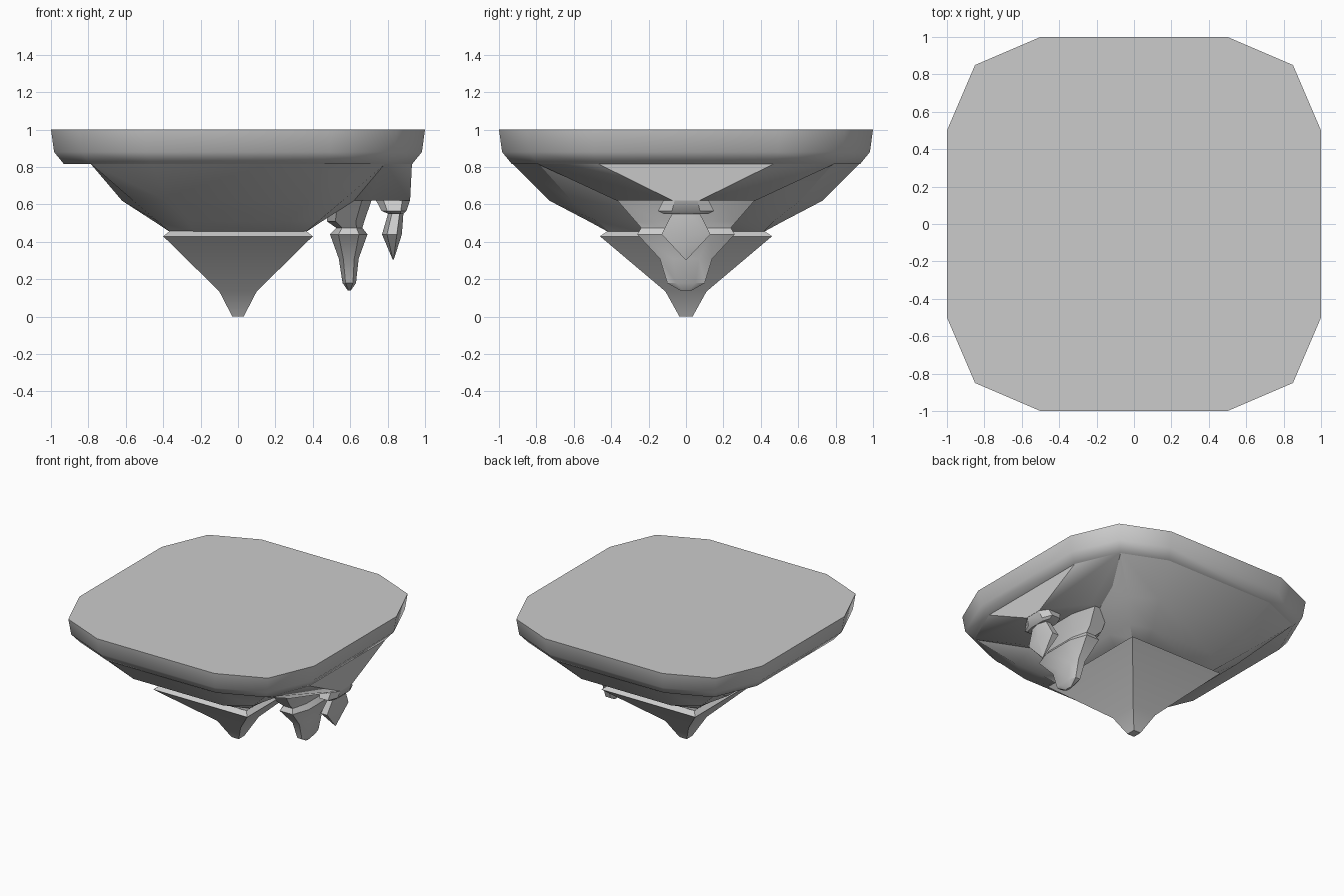
import bpy, bmesh, math

if "Cube" in bpy.data.objects:
    bpy.data.objects.remove(bpy.data.objects["Cube"])


def finish(name, bm, angle=30):
    """Turn a bmesh into a named object with angle-limited smoothing."""
    bmesh.ops.recalc_face_normals(bm, faces=bm.faces)
    mesh = bpy.data.meshes.new(name)
    bm.to_mesh(mesh)
    bm.free()
    ob = bpy.data.objects.new(name, mesh)
    bpy.context.collection.objects.link(ob)
    bpy.ops.object.select_all(action='DESELECT')
    ob.select_set(True)
    bpy.context.view_layer.objects.active = ob
    bpy.ops.object.shade_smooth_by_angle(angle=math.radians(angle))
    return ob


def loft(name, rings, angle=30):
    """Skin a stack of equal-count rings and cap both ends."""
    bm = bmesh.new()
    loops = [[bm.verts.new(p) for p in ring] for ring in rings]
    n = len(loops[0])
    for a, b in zip(loops, loops[1:]):
        for i in range(n):
            j = (i + 1) % n
            bm.faces.new((a[i], a[j], b[j], b[i]))
    bm.faces.new(loops[0])
    bm.faces.new(loops[-1])
    return finish(name, bm, angle)


def mirrored(quarter, z, cx=0):
    """Mirror a quarter outline (from +x round to +y) into a full ring."""
    out = []
    for sx, sy in ((1, 1), (-1, 1), (-1, -1), (1, -1)):
        pts = quarter if sx * sy > 0 else quarter[::-1]
        out += [(cx + sx * x, sy * y, z) for x, y in pts]
    return out


def oct_ring(cx, rx, ry, z):
    return mirrored([(rx, ry * .5), (rx * .55, ry)], z, cx)


def hex_ring(cx, rx, ry, z):
    return [(cx + rx * math.cos(math.tau * i / 6),
             ry * math.sin(math.tau * i / 6) / .866, z) for i in range(6)]


# Flat-topped slab with a rounded-down rim
outline = [(1, .5), (.85, .85), (.5, 1)]
loft("top_slab", [mirrored([(x * s, y * s) for x, y in outline], z)
                  for s, z in ((1, 1), (.983, .88), (.93, .815))], 50)

# Tapering rock underside
loft("rock_body", [
    mirrored([(.79, .46), (.79, .79), (.46, .93)], .82),
    mirrored([(.62, .37), (.56, .61), (.38, .73)], .62),
    mirrored([(.45, .27), (.43, .47), (.27, .52)], .51),
    mirrored([(.36, .23), (.36, .41), (.23, .41)], .45)], 35)

# Four-sided central spike with a projecting lip
loft("central_spike", [mirrored([(x, y)], z) for x, y, z in (
    (.365, .42, .457), (.40, .46, .43), (.10, .11, .135), (.03, .035, 0))])

# Overhang on the right, narrowing down to the hanging stones
bm = bmesh.new()
for s in (1, -1):
    for x, y, z in ((.93, .465, .815), (.79, .79, .815), (.45, .7, .815),
                    (.92, .07, .62), (.70, .37, .62), (.45, .37, .62)):
        bm.verts.new((x, s * y, z))
bmesh.ops.convex_hull(bm, input=bm.verts)
finish("side_overhang", bm, 40)

# Large hanging stone
loft("large_stalactite", [oct_ring(*r) for r in (
    (.60, .115, .37, .625), (.575, .10, .27, .51), (.595, .07, .24, .475),
    (.592, .10, .26, .44), (.592, .053, .14, .31),
    (.595, .036, .10, .18), (.595, .008, .03, .14))])

# Small cap and crystal beneath the overhang
loft("crystal_cap", [oct_ring(*r) for r in (
    (.828, .092, .12, .625), (.834, .066, .15, .565), (.845, .04, .12, .55))])
loft("small_crystal", [hex_ring(*r) for r in (
    (.845, .04, .07, .56), (.823, .053, .13, .44), (.83, .003, .004, .305))])
